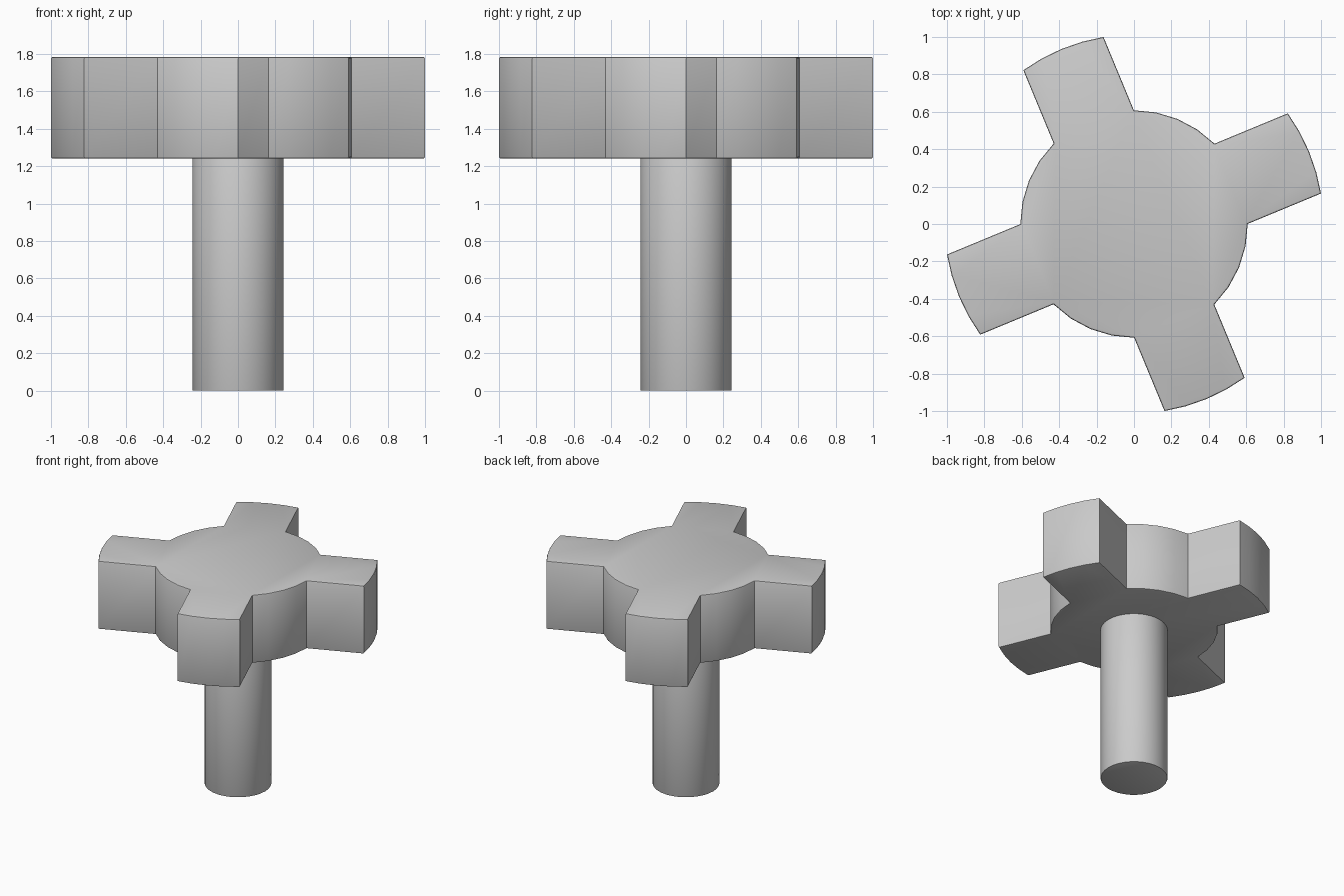
import bpy, bmesh
from math import radians, cos, sin, asin, pi

if "Cube" in bpy.data.objects:
    bpy.data.objects.remove(bpy.data.objects["Cube"])

HUB_R, TIP_R, ARM_HALF = 0.608, 1.013, 0.232
Z_LOW, Z_TOP, SHAFT_R = 1.24, 1.785, 0.243
STEPS = 4


def polar(r, a):
    return (r * cos(a), r * sin(a))


def prism(name, outline, z0, z1, bevel):
    bm = bmesh.new()
    base = bm.faces.new([bm.verts.new((x, y, z0)) for x, y in outline])
    ext = bmesh.ops.extrude_face_region(bm, geom=[base], use_keep_orig=True)
    for v in ext["geom"]:
        if isinstance(v, bmesh.types.BMVert):
            v.co.z = z1
    bmesh.ops.recalc_face_normals(bm, faces=bm.faces)
    # Soften the top and bottom rims
    rims = [e for e in bm.edges if abs(e.verts[0].co.z - e.verts[1].co.z) < 1e-5]
    bmesh.ops.bevel(bm, geom=rims, offset=bevel, segments=2, profile=0.5, affect='EDGES')
    mesh = bpy.data.meshes.new(name)
    bm.to_mesh(mesh)
    bm.free()
    obj = bpy.data.objects.new(name, mesh)
    bpy.context.collection.objects.link(obj)
    bpy.ops.object.select_all(action='DESELECT')
    obj.select_set(True)
    bpy.context.view_layer.objects.active = obj
    bpy.ops.object.shade_smooth_by_angle(angle=radians(35))
    return obj


# Head: four parallel-sided arms around a round hub, turned by 22.5 degrees
tip, root = asin(ARM_HALF / TIP_R), asin(ARM_HALF / HUB_R)
outline = []
for k in range(4):
    mid = radians(22.5) + k * pi / 2
    for i in range(STEPS + 1):
        outline.append(polar(TIP_R, mid - tip + 2 * tip * i / STEPS))
    gap = pi / 2 - 2 * root
    for i in range(STEPS + 1):
        outline.append(polar(HUB_R, mid + root + gap * i / STEPS))
prism("knob_head", outline, Z_LOW, Z_TOP, 0.01)

# Shaft
circle = [polar(SHAFT_R, 2 * pi * i / 32) for i in range(32)]
prism("shaft", circle, 0.0, Z_LOW + 0.03, 0.004)
